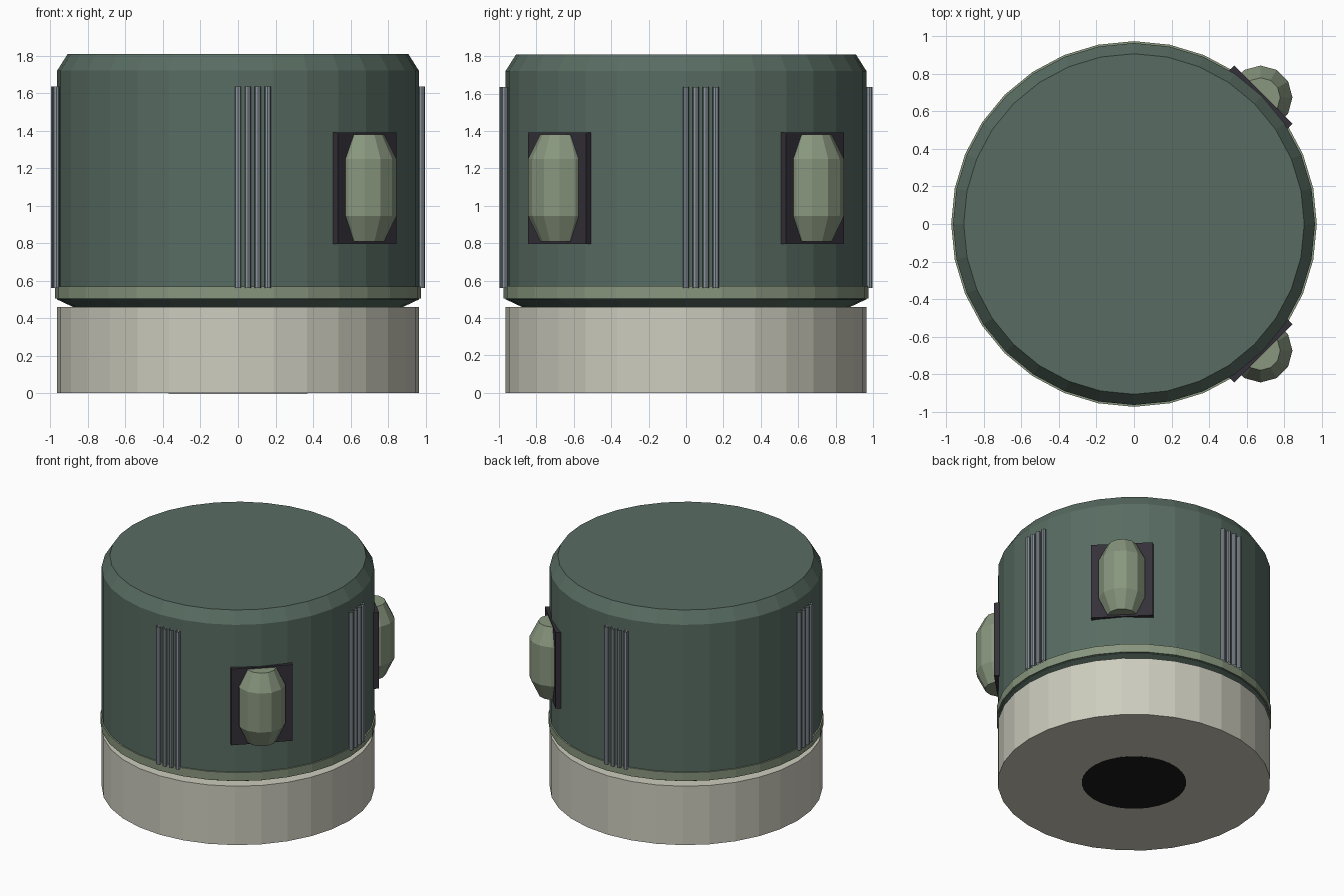
import bpy
from math import sin, cos, pi, radians

cube = bpy.data.objects.get("Cube")
if cube:
    bpy.data.objects.remove(cube, do_unlink=True)


def material(name, rgb):
    lin = [((c / 255 + 0.055) / 1.055) ** 2.4 for c in rgb]
    m = bpy.data.materials.new(name)
    m.use_nodes = True
    m.diffuse_color = (*lin, 1)
    m.node_tree.nodes["Principled BSDF"].inputs["Base Color"].default_value = (*lin, 1)
    return m


body_green = material("dark green", (88, 108, 98))
trim_green = material("sage green", (136, 150, 126))
stone = material("warm pale grey", (205, 204, 190))
plate_dark = material("charcoal", (52, 49, 56))
steel = material("blue grey", (140, 150, 158))
black = material("near black", (26, 26, 28))


def lathe(name, profile, sides, mat, centre=(0, 0), caps=True):
    """Faceted solid of revolution from (radius, height) pairs, bottom to top."""
    verts = [(centre[0] + r * cos(2 * pi * i / sides),
              centre[1] + r * sin(2 * pi * i / sides), z)
             for r, z in profile for i in range(sides)]
    faces = []
    for k in range(len(profile) - 1):
        a, b = k * sides, (k + 1) * sides
        for i in range(sides):
            j = (i + 1) % sides
            faces.append((a + i, a + j, b + j, b + i))
    if caps:
        faces.append(tuple(reversed(range(sides))))
        faces.append(tuple(range(len(verts) - sides, len(verts))))
    mesh = bpy.data.meshes.new(name)
    mesh.from_pydata(verts, [], faces)
    mesh.materials.append(mat)
    obj = bpy.data.objects.new(name, mesh)
    bpy.context.collection.objects.link(obj)
    return obj


# Main drum: base, bevelled body and lower trim ring
SIDES = 32
lathe("base", [(0.965, 0), (0.965, 0.46)], SIDES, stone)
lathe("body", [(0.88, 0.46), (0.965, 0.5), (0.965, 1.72), (0.908, 1.81)], SIDES, body_green)
lathe("trim_ring", [(0.975, 0.505), (0.975, 0.57)], SIDES, trim_green)
lathe("underside_socket", [(0.37, -0.002), (0.37, 0.004)], SIDES, black)

# Four groups of four open vertical rods
for side in range(4):
    for n in range(4):
        a = radians(-90 + 90 * side + 3.1 * n)
        lathe(f"rod_{side + 1}_{n + 1}", [(0.017, 0.56), (0.017, 1.635)], 8, steel,
              (0.981 * cos(a), 0.981 * sin(a)), caps=False)

# Two side pods, each a rounded capsule on a dark mounting plate
for label, sign in (("front", -1), ("back", 1)):
    bpy.ops.mesh.primitive_cube_add(size=1, location=(0.675, sign * 0.675, 1.093),
                                    rotation=(0, 0, sign * pi / 4))
    plate = bpy.context.object
    plate.name = label + "_pod_plate"
    plate.scale = (0.042, 0.44, 0.595)
    plate.data.materials.append(plate_dark)
    lathe(label + "_pod", [(0.105, 0.81), (0.17, 0.945), (0.17, 1.25), (0.105, 1.38)],
          12, trim_green, (0.675, sign * 0.675))
